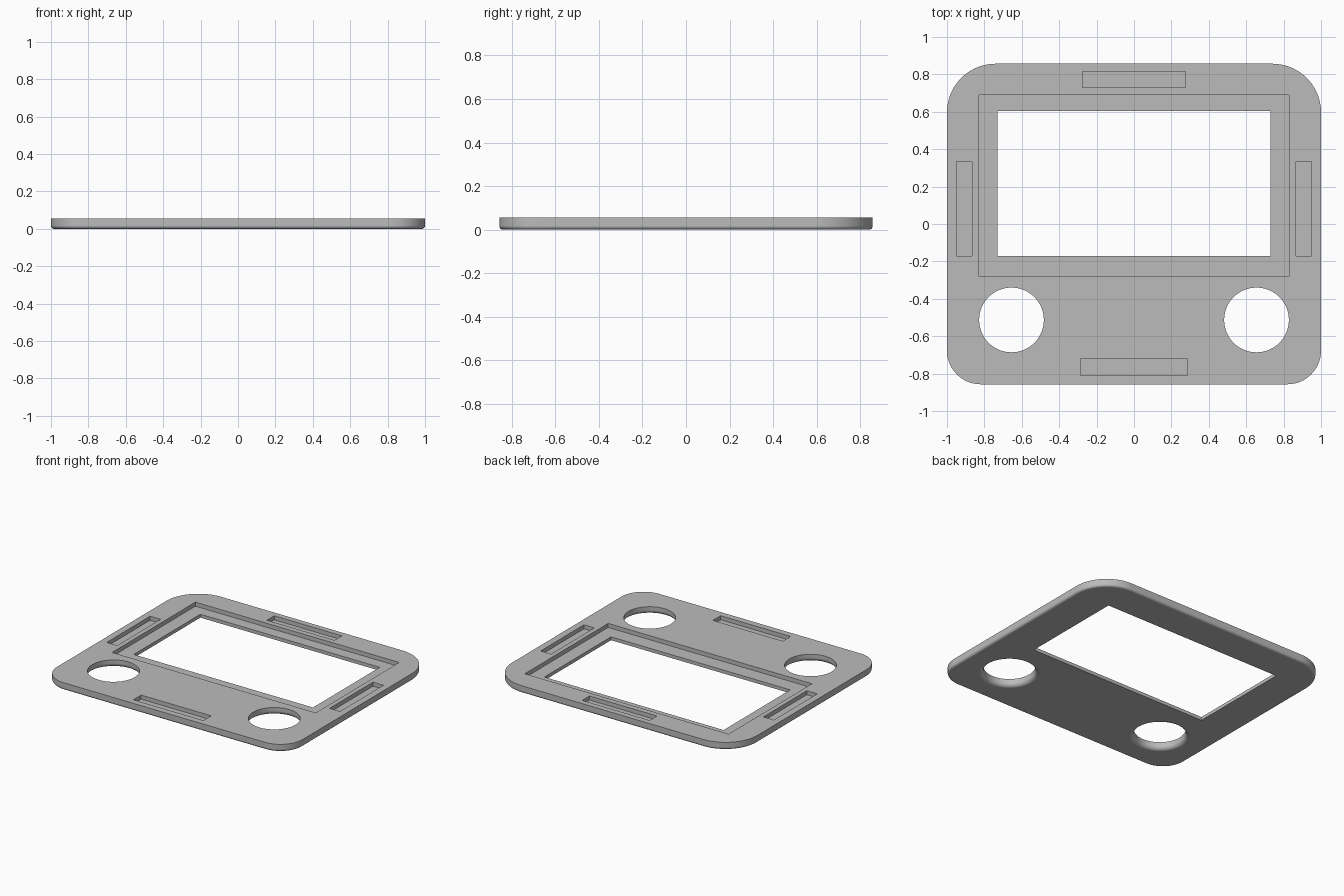
import bpy, bmesh, math

if "Cube" in bpy.data.objects:
    bpy.data.objects.remove(bpy.data.objects["Cube"])

THICK = 0.055     # plate thickness
FLOOR = 0.025     # floor height of the recess and slots

grey = bpy.data.materials.new("plain grey")
grey.diffuse_color = (0.5, 0.5, 0.5, 1)
grey.use_nodes = True
grey.node_tree.nodes["Principled BSDF"].inputs["Base Color"].default_value = grey.diffuse_color


def loft(name, rings):
    """Closed solid through a stack of equal-length rings, bottom to top."""
    bm = bmesh.new()
    loops = [[bm.verts.new(p) for p in ring] for ring in rings]
    n = len(loops[0])
    for a, b in zip(loops, loops[1:]):
        for i in range(n):
            j = (i + 1) % n
            bm.faces.new((a[i], a[j], b[j], b[i]))
    bm.faces.new(loops[0][::-1])
    bm.faces.new(loops[-1])
    me = bpy.data.meshes.new(name)
    bm.to_mesh(me)
    bm.free()
    me.materials.append(grey)
    ob = bpy.data.objects.new(name, me)
    bpy.context.collection.objects.link(ob)
    return ob


def fillet(f, steps=6):
    """(height, sideways offset) pairs of a quarter round at the bottom edge."""
    angles = [math.pi / 2 * i / steps for i in range(steps + 1)]
    return [(f - f * math.cos(a), f - f * math.sin(a)) for a in angles]


def outline(inset, z, steps=14):
    """Rounded plate outline, with larger corners at the back."""
    pts = []
    for k, (sx, sy, r) in enumerate([(1, 1, .26), (-1, 1, .26), (-1, -1, .18), (1, -1, .18)]):
        cx, cy = sx * (1 - r), sy * (0.857 - r)
        for i in range(steps + 1):
            a = math.pi / 2 * (k + i / steps)
            pts.append((cx + (r - inset) * math.cos(a), cy + (r - inset) * math.sin(a), z))
    return pts


def circle(cx, cy, r, z, n=64):
    return [(cx + r * math.cos(2 * math.pi * i / n),
             cy + r * math.sin(2 * math.pi * i / n), z) for i in range(n)]


def box(name, x0, x1, y0, y1, z0):
    ring = [(x0, y0), (x1, y0), (x1, y1), (x0, y1)]
    return loft(name, [[(x, y, z) for x, y in ring] for z in (z0, 0.1)])


# Plate with a rounded lower edge
plate = loft("face_plate", [outline(o, z) for z, o in fillet(0.018)] + [outline(0, THICK)])

# Screen window, screen recess and clip slots
cutters = [
    box("screen_recess_cutter", -0.83, 0.83, -0.28, 0.69, FLOOR),
    box("screen_window_cutter", -0.73, 0.73, -0.17, 0.605, -0.1),
    box("back_slot_cutter", -0.275, 0.275, 0.73, 0.815, FLOOR),
    box("front_slot_cutter", -0.285, 0.285, -0.81, -0.72, FLOOR),
    box("left_slot_cutter", -0.95, -0.865, -0.17, 0.335, FLOOR),
    box("right_slot_cutter", 0.865, 0.95, -0.17, 0.335, FLOOR),
]

# Round holes, flared at the underside
R, FLARE = 0.173, 0.03
for side, cx in (("left", -0.655), ("right", 0.655)):
    rings = [circle(cx, -0.513, R + FLARE, -0.05)]
    rings += [circle(cx, -0.513, R + o, z) for z, o in fillet(FLARE)]
    rings.append(circle(cx, -0.513, R, 0.1))
    cutters.append(loft(side + "_hole_cutter", rings))

# Cut everything out of the plate
bpy.context.view_layer.objects.active = plate
plate.select_set(True)
for c in cutters:
    mod = plate.modifiers.new(c.name, "BOOLEAN")
    mod.operation = "DIFFERENCE"
    mod.solver = "EXACT"
    mod.object = c
    bpy.ops.object.modifier_apply(modifier=mod.name)
for c in cutters:
    bpy.data.objects.remove(c)

# Smooth rounds, crisp edges, flat large faces
bpy.ops.object.shade_smooth_by_angle(angle=math.radians(30))
weighted = plate.modifiers.new("even_normals", "WEIGHTED_NORMAL")
weighted.keep_sharp = True
